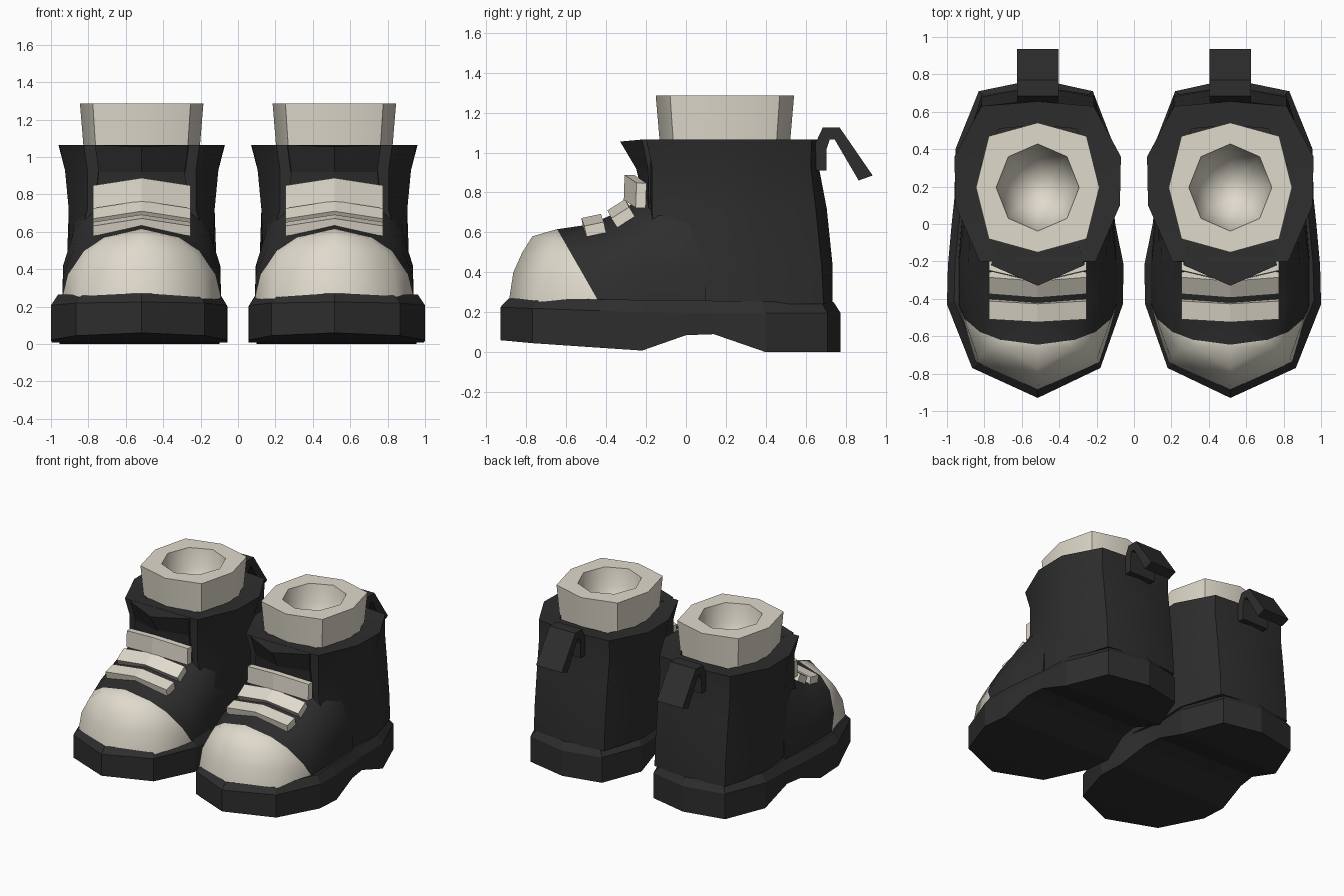
import bpy, bmesh, math

if "Cube" in bpy.data.objects:
    bpy.data.objects.remove(bpy.data.objects["Cube"])

CX = 0.515  # centre line of one boot; the other is mirrored


def material(name, rgb):
    m = bpy.data.materials.new(name)
    m.diffuse_color = (*rgb, 1)
    m.use_nodes = True
    m.node_tree.nodes["Principled BSDF"].inputs["Base Color"].default_value = m.diffuse_color
    return m


BLACK = material("black leather", (0.027, 0.027, 0.027))
CREAM = material("cream", (0.74, 0.70, 0.60))


def loft(sections, caps=True):
    """Skin between closed loops that all have the same point count."""
    bm = bmesh.new()
    rows = [[bm.verts.new(p) for p in s] for s in sections]
    n = len(rows[0])
    for a, b in zip(rows, rows[1:]):
        for i in range(n):
            j = (i + 1) % n
            bm.faces.new((a[i], a[j], b[j], b[i]))
    if caps in (True, "end"):
        bm.faces.new(rows[-1])
    if caps is True:
        bm.faces.new(rows[0][::-1])
    bmesh.ops.remove_doubles(bm, verts=bm.verts, dist=1e-4)
    bmesh.ops.recalc_face_normals(bm, faces=bm.faces)
    return bm


def finish(bm, name, mats, angle=None):
    me = bpy.data.meshes.new(name)
    bm.to_mesh(me)
    bm.free()
    ob = bpy.data.objects.new(name, me)
    bpy.context.collection.objects.link(ob)
    for m in mats:
        me.materials.append(m)
    if angle:
        bpy.ops.object.select_all(action='DESELECT')
        ob.select_set(True)
        bpy.context.view_layer.objects.active = ob
        bpy.ops.object.shade_smooth_by_angle(angle=math.radians(angle))
    mod = ob.modifiers.new("pair", 'MIRROR')
    mod.use_mirror_merge = False
    return ob


def mirrored(half):
    """Complete a half outline whose first and last points lie on the centre line."""
    pts = half + [(-x, y, z) for x, y, z in half[-2:0:-1]]
    return [(CX + x, y, z) for x, y, z in pts]


# Sole: stations of y, inner x, outer x, underside z
stations = [(-.93, CX, CX, .06), (-.77, .18, .865, .045), (-.43, .06, 1, .022),
            (-.22, .055, .995, .008), (0, .10, .975, .085), (.14, .115, .96, .09),
            (.4, .10, .955, 0), (.71, .22, .83, 0), (.775, CX, CX, 0)]
sections = []
for y, l, r, zb in stations:
    t = (y + .93) / 1.705
    zm, zt, yt = .225 - .03 * min(1, t * 2), .27 - .02 * t, y * .955
    d = .038 if r > l else 0
    sections.append([(l, y, zb), (r, y, zb), (r, y, zm), (r - d, yt, zt),
                     (l + d, yt, zt), (l, y, zm)])
finish(loft(sections, False), "sole", [BLACK])

# Forefoot: arch sections from toe to ankle, front part coloured as toe cap
arches = [
    [(0, -.89, .24), (0, -.865, .40), (0, -.82, .50), (0, -.77, .58), (0, -.65, .615)],
    [(.33, -.74, .24), (.32, -.715, .38), (.275, -.68, .49), (.19, -.66, .565), (0, -.65, .615)],
    [(.425, -.43, .24), (.42, -.43, .37), (.36, -.42, .51), (.25, -.43, .59), (0, -.48, .64)],
    [(.425, -.2, .24), (.42, -.2, .42), (.37, -.22, .58), (.24, -.28, .67), (0, -.3, .72)],
    [(.40, .1, .24), (.385, .1, .45), (.36, .08, .66), (.25, 0, .80), (0, -.15, .85)],
]
full = [[(CX + x, y, z) for x, y, z in a] +
        [(CX - x, y, z) for x, y, z in a[-2::-1]] for a in arches]
bm = loft(full, "end")
bmesh.ops.triangulate(bm, faces=bm.faces)
bmesh.ops.bisect_plane(bm, geom=bm.verts[:] + bm.edges[:] + bm.faces[:], dist=1e-4,
                       plane_co=(0, -.43, .24), plane_no=(0, 1, .573))
for f in bm.faces:
    c = f.calc_center_median()
    f.material_index = 1 if c.y + .43 + .573 * (c.z - .24) < 0 else 0
finish(bm, "forefoot_with_toe_cap", [BLACK, CREAM], 60)

# Shaft: horizontal rings from sole to collar, then in over the rim
shaft = [
    (.24, [(0, .735), (.30, .69), (.40, .37), (.385, .08), (.41, -.15), (0, -.2)]),
    (.43, [(0, .735), (.30, .68), (.40, .37), (.385, .08), (.38, -.16), (0, -.2)]),
    (.72, [(0, .705), (.30, .65), (.39, .36), (.39, .08), (.29, -.17), (0, -.21)]),
    (.93, [(0, .665), (.30, .625), (.41, .36), (.41, .1), (.29, -.17), (0, -.22)]),
    (1.065, [(0, .655), (.30, .63), (.445, .36), (.44, .1), (.31, -.2), (0, -.2)]),
]
rings = [mirrored([(x, y, z) for x, y in pts]) for z, pts in shaft]
for z in (1.055, .85):
    rings.append([(CX + (x - CX) * .68, .2 + (y - .2) * .72, z) for x, y, _ in rings[4]])
finish(loft(rings), "shaft", [BLACK], 50)

# Tongue flaring forward above the laces
finish(loft([mirrored([(0, -.2, .72), (.25, -.185, .72), (.25, -.08, .72), (0, -.08, .72)]),
             mirrored([(0, -.25, .92), (.23, -.19, .92), (.25, -.10, .92), (0, -.10, .92)]),
             mirrored([(0, -.33, 1.055), (.25, -.22, 1.065), (.22, -.12, 1.06), (0, -.12, 1.06)])]),
       "tongue", [BLACK])


# Sock: octagonal cuff with a hollow bowl
def octagon(r, z, diag=1.0):
    pts = []
    for i in range(8):
        a = math.radians(45 * i)
        k = r * (diag if i % 2 else 1)
        pts.append((CX + k * math.cos(a), .195 + 1.05 * k * math.sin(a), z))
    return pts


finish(loft([octagon(.30, .92, 1.12), octagon(.33, 1.285, 1.12), octagon(.222, 1.285),
             octagon(.20, 1.15), octagon(.14, 1.03), octagon(.05, .97)]), "sock", [CREAM], 50)

# Laces: chevron bars (centre y, z, tilt, length, thickness, set-back of the ends)
for i, (y, z, tilt, ln, th, back) in enumerate([
        (-.47, .655, 12, .10, .055, .015), (-.335, .715, 32, .105, .055, .02),
        (-.285, .825, 88, .125, .05, .06)]):
    c, s = math.cos(math.radians(tilt)), math.sin(math.radians(tilt))
    secs = []
    for x, dy, dz in ((-.26, back, -.04), (0, 0, 0), (.26, back, -.04)):
        secs.append([(CX + x, y + dy + u * ln / 2 * c - v * th / 2 * s,
                      z + dz + u * ln / 2 * s + v * th / 2 * c)
                     for u, v in ((-1, -1), (1, -1), (1, 1), (-1, 1))])
    finish(loft(secs), f"lace_{i + 1}", [CREAM])

# Heel pull loop: strip with outer and inner edges
outer = [(.65, .91), (.65, 1.05), (.685, 1.125), (.77, 1.125), (.935, .885)]
inner = [(.705, .91), (.705, 1.02), (.72, 1.065), (.745, 1.065), (.865, .86)]
finish(loft([[(CX - .11, *o), (CX + .11, *o), (CX + .11, *n), (CX - .11, *n)]
             for o, n in zip(outer, inner)]), "heel_loop", [BLACK])
